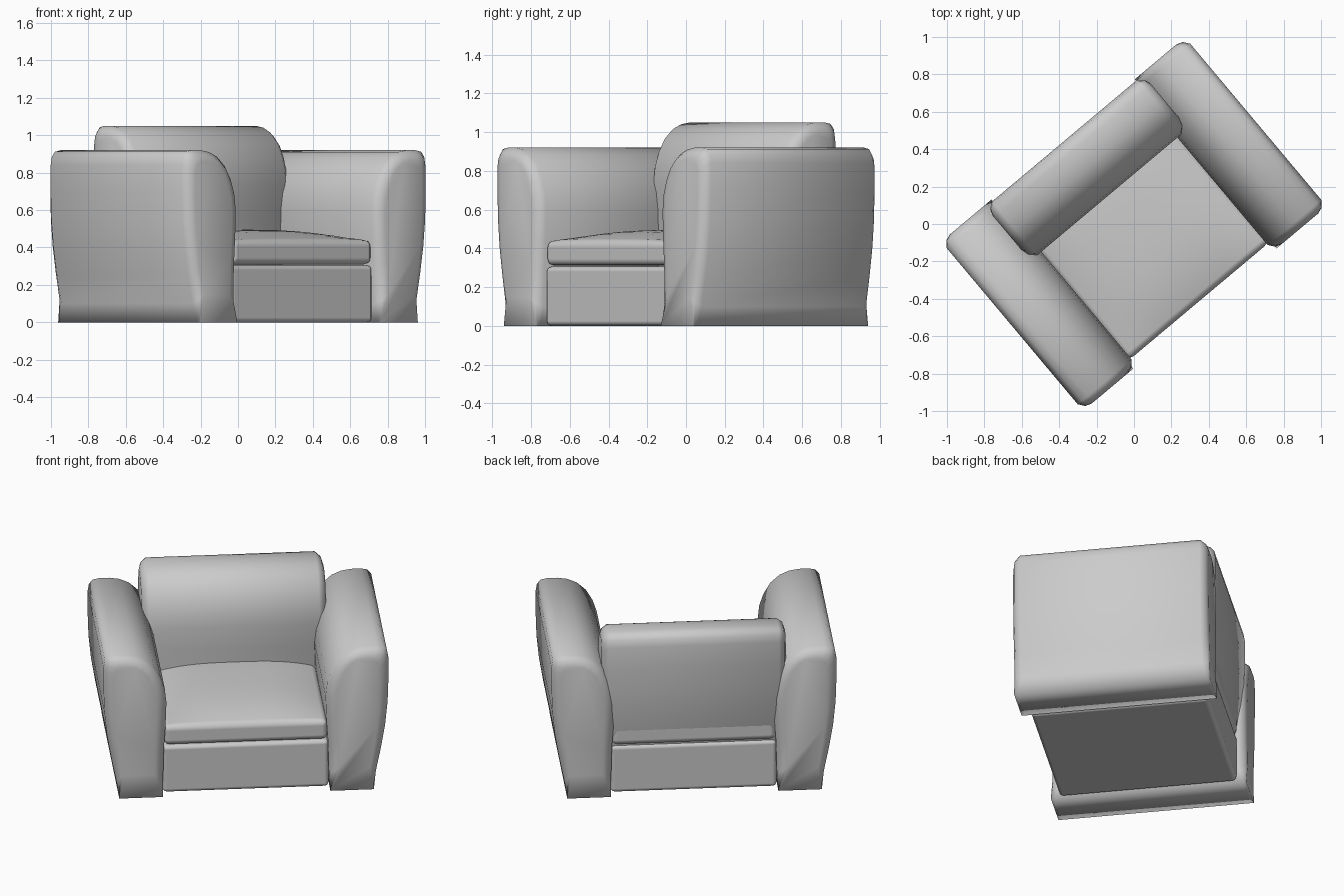
import bpy, bmesh, math

old = bpy.data.objects.get("Cube")
if old:
    bpy.data.objects.remove(old, do_unlink=True)

TURN = math.radians(40)   # the whole chair stands turned on the floor

# One grey upholstery colour
fabric = bpy.data.materials.new("grey_fabric")
fabric.use_nodes = True
grey = (0.6, 0.6, 0.6, 1)
fabric.diffuse_color = grey
fabric.node_tree.nodes["Principled BSDF"].inputs["Base Color"].default_value = grey


def finish(name, bm, turn=0, lift=0, bevel=0):
    bmesh.ops.recalc_face_normals(bm, faces=bm.faces)
    for f in bm.faces:
        f.smooth = True
    mesh = bpy.data.meshes.new(name)
    bm.to_mesh(mesh)
    bm.free()
    mesh.materials.append(fabric)
    obj = bpy.data.objects.new(name, mesh)
    bpy.context.collection.objects.link(obj)
    obj.rotation_euler.z = TURN + turn
    obj.location.z = lift
    if bevel:
        mod = obj.modifiers.new("soft_edges", 'BEVEL')
        mod.width, mod.segments = bevel, 3
        mod.limit_method, mod.angle_limit = 'ANGLE', math.radians(50)
        mod.harden_normals = True
    return obj


# Cross-section of a padded panel: outer side leans out, inner top is rolled
SECTION = [(.76, 0), (.775, .1), (.805, .25), (.83, .4), (.845, .55), (.85, .7),
           (.85, .84), (.842, .885), (.82, .912), (.78, .92), (.72, .92),
           (.66, .91), (.605, .885), (.55, .835), (.51, .765), (.485, .69),
           (.475, .6), (.48, .45), (.49, .3), (.495, .1), (.5, 0)]
CENTRE_U, CENTRE_Z, HALF_W, HALF_H = .665, .46, .185, .46


def panel(name, half_length, shift, turn, lift=0):
    """Sweep the section, narrowing the ends into padded caps."""
    bm = bmesh.new()
    caps = [(0, .06), (.012, .025), (.045, 0)]       # distance from end, inset
    stations = [(-half_length + d, i) for d, i in caps]
    stations += [(half_length - d, i) for d, i in reversed(caps)]
    rings = []
    for y, inset in stations:
        ring = []
        for u, z in SECTION:
            k = inset if z > 0 else 0                # the foot keeps full size
            y_at = y if z > 0 else math.copysign(half_length - .5 * (half_length - abs(y)), y)
            ring.append(bm.verts.new((
                CENTRE_U + (u - CENTRE_U) * (1 - k / HALF_W) + shift,
                y_at,
                CENTRE_Z + (z - CENTRE_Z) * (1 - k / HALF_H))))
        rings.append(ring)
    n = len(SECTION)
    for a, b in zip(rings, rings[1:]):
        for i in range(n):
            j = (i + 1) % n
            bm.faces.new((a[i], a[j], b[j], b[i]))
    bm.faces.new(rings[0])
    bm.faces.new(rings[-1])
    return finish(name, bm, turn, lift)


def block(name, half_u, half_v, z0, z1, bevel, crown=0):
    """Box with softened edges and an optional domed top."""
    bm = bmesh.new()
    bmesh.ops.create_cube(bm, size=2)
    if crown:
        flat = [e for e in bm.edges if abs(e.verts[0].co.z - e.verts[1].co.z) < .1]
        bmesh.ops.subdivide_edges(bm, edges=flat, cuts=13, use_grid_fill=True)
    for v in bm.verts:
        a, b, c = v.co
        dome = crown * (1 - abs(a) ** 3) * (1 - abs(b) ** 3) if c > 0 else 0
        v.co = (a * half_u, b * half_v, (z1 if c > 0 else z0) + dome)
    return finish(name, bm, bevel=bevel)


# Arms, back, base and cushion
panel("left_arm", .59, 0, 0)
panel("right_arm", .59, 0, math.pi)
panel("backrest", .55, -.27, math.pi / 2, .13)
block("seat_base", .495, .535, 0, .305, .025)
block("seat_cushion", .49, .54, .31, .44, .035, crown=.055)
